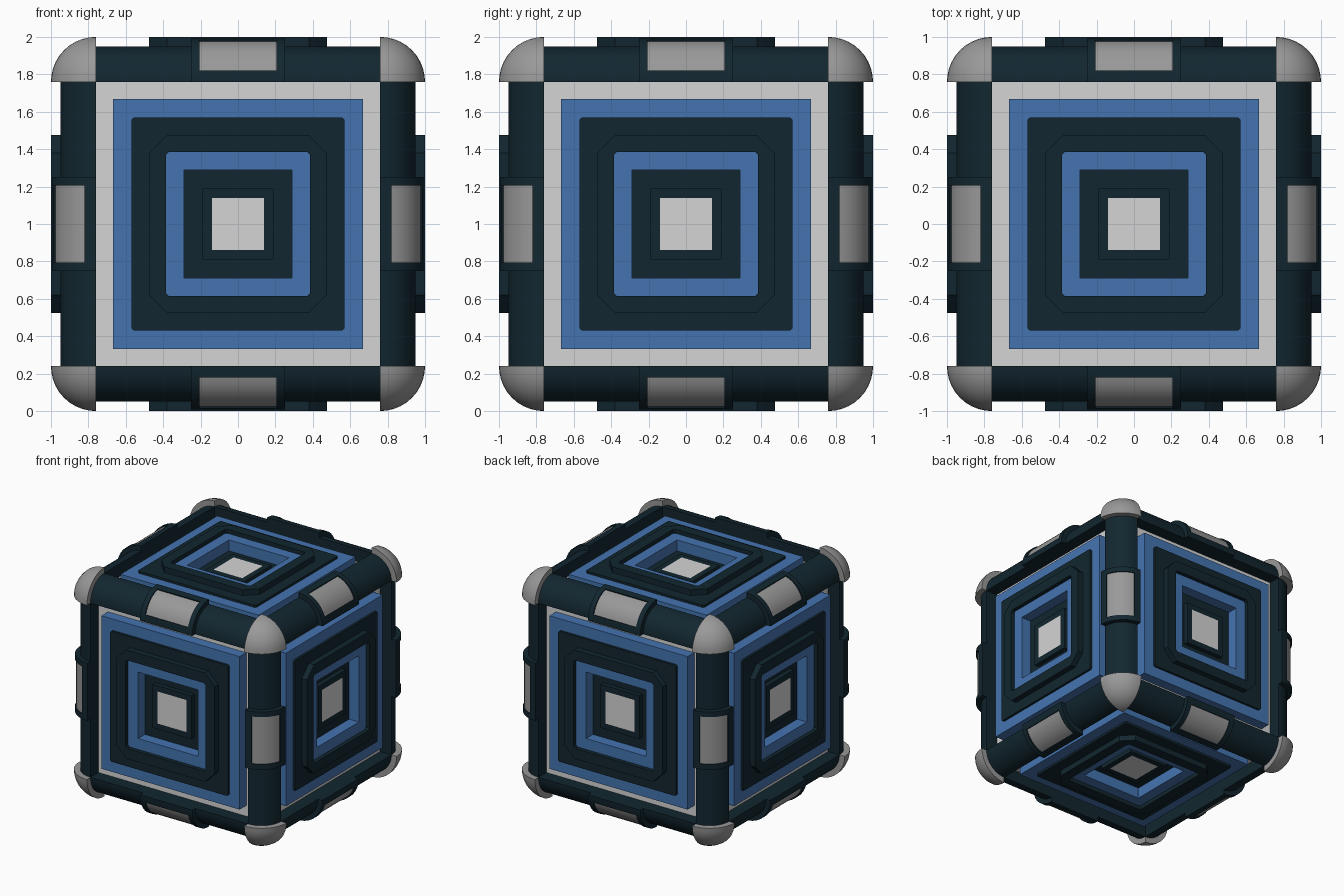
import bpy, bmesh, math
from mathutils import Vector

if "Cube" in bpy.data.objects:
    bpy.data.objects.remove(bpy.data.objects["Cube"])


def material(name, rgb):
    m = bpy.data.materials.new(name)
    m.diffuse_color = (*rgb, 1)
    m.use_nodes = True
    m.node_tree.nodes["Principled BSDF"].inputs["Base Color"].default_value = m.diffuse_color
    return m


DARK = material("dark_navy", (0.0060, 0.0195, 0.029))
BLUE = material("mid_blue", (0.058, 0.175, 0.44))
WHITE = material("light_grey", (0.66, 0.66, 0.66))
GREY = material("steel_grey", (0.32, 0.32, 0.32))
CENTRE = Vector((0, 0, 1))


def finish(name, bm, mats, smooth=False):
    bmesh.ops.recalc_face_normals(bm, faces=bm.faces)
    bmesh.ops.translate(bm, vec=CENTRE, verts=bm.verts)
    me = bpy.data.meshes.new(name)
    bm.to_mesh(me)
    bm.free()
    for m in mats:
        me.materials.append(m)
    if smooth:
        me.polygons.foreach_set("use_smooth", [True] * len(me.polygons))
        me.set_sharp_from_angle(angle=math.radians(35))
    ob = bpy.data.objects.new(name, me)
    bpy.context.collection.objects.link(ob)
    return ob


def hull(bm, pts):
    vs = [bm.verts.new(p) for p in pts]
    bmesh.ops.convex_hull(bm, input=vs)


# inner core showing as the pale border round every panel
bm = bmesh.new()
bmesh.ops.create_cube(bm, size=1.68)
finish("core", bm, [WHITE])

# stepped face panel: half width, corner cut, height, material of the step leading here
STEPS = [(.668, .001, .80, 1), (.668, .001, .93, 1), (.57, .012, .93, 1),
         (.57, .012, .95, 0), (.475, .095, .95, 0), (.475, .095, 1.0, 0),
         (.385, .015, 1.0, 0), (.385, .015, .965, 0), (.29, .001, .965, 1),
         (.29, .001, .87, 1), (.19, .001, .87, 0), (.19, .001, .91, 0),
         (.14, .001, .91, 0)]


def panel(name, axis, sign):
    bm = bmesh.new()
    prev = None
    for h, c, w, mat in STEPS:
        k = h - c
        ring = []
        for u, v in ((h, -k), (h, k), (k, h), (-k, h), (-h, k), (-h, -k), (-k, -h), (k, -h)):
            p = [0, 0, 0]
            p[axis], p[(axis + 1) % 3], p[(axis + 2) % 3] = sign * w, u, v
            ring.append(bm.verts.new(p))
        if prev:
            for i in range(8):
                j = (i + 1) % 8
                bm.faces.new((prev[i], prev[j], ring[j], ring[i])).material_index = mat
        else:
            bm.faces.new(ring).material_index = mat
        prev = ring
    bm.faces.new(prev).material_index = 2
    finish(name, bm, [DARK, BLUE, WHITE])


for name, axis, sign in (("right_panel", 0, 1), ("left_panel", 0, -1), ("back_panel", 1, 1),
                         ("front_panel", 1, -1), ("top_panel", 2, 1), ("bottom_panel", 2, -1)):
    panel(name, axis, sign)

C = .76  # centre line of the rounded edges


def sector(bm, axis, sa, sb, r, a0, a1, t0, t1, n):
    """Pie-slice bar running along one cube edge."""
    pts = []
    for t in (t0, t1):
        prof = [(C, C)]
        for i in range(n + 1):
            a = math.radians(a0 + (a1 - a0) * i / n)
            prof.append((C + r * math.cos(a), C + r * math.sin(a)))
        for a, b in prof:
            p = [0, 0, 0]
            p[axis], p[(axis + 1) % 3], p[(axis + 2) % 3] = t, sa * a, sb * b
            pts.append(p)
    hull(bm, pts)


for axis in range(3):
    for sa in (-1, 1):
        for sb in (-1, 1):
            tag = f"{'xyz'[axis]}_{'n' if sa < 0 else 'p'}{'n' if sb < 0 else 'p'}"
            # rounded edge beam
            bm = bmesh.new()
            sector(bm, axis, sa, sb, .19, 0, 90, -.77, .77, 12)
            finish("edge_beam_" + tag, bm, [DARK], True)
            # clip frame: two end bands and two side strips
            bm = bmesh.new()
            sector(bm, axis, sa, sb, .232, 0, 90, -.252, -.207, 12)
            sector(bm, axis, sa, sb, .232, 0, 90, .207, .252, 12)
            sector(bm, axis, sa, sb, .232, 0, 15, -.207, .207, 2)
            sector(bm, axis, sa, sb, .232, 75, 90, -.207, .207, 2)
            finish("edge_clip_" + tag, bm, [DARK], True)
            # curved grey plate inside the clip
            bm = bmesh.new()
            sector(bm, axis, sa, sb, .222, 15, 75, -.207, .207, 8)
            finish("clip_plate_" + tag, bm, [GREY], True)

# rounded corner caps: one eighth of a ball each
N, R = 10, .24
for sx in (-1, 1):
    for sy in (-1, 1):
        for sz in (-1, 1):
            pts = [(0, 0, 0), (0, 0, R)]
            for i in range(N):
                e = math.pi / 2 * i / N
                for j in range(N + 1):
                    a = math.pi / 2 * j / N
                    pts.append((R * math.cos(e) * math.cos(a), R * math.cos(e) * math.sin(a),
                                R * math.sin(e)))
            bm = bmesh.new()
            hull(bm, [(sx * (C + x), sy * (C + y), sz * (C + z)) for x, y, z in pts])
            finish("corner_cap", bm, [GREY], True)
